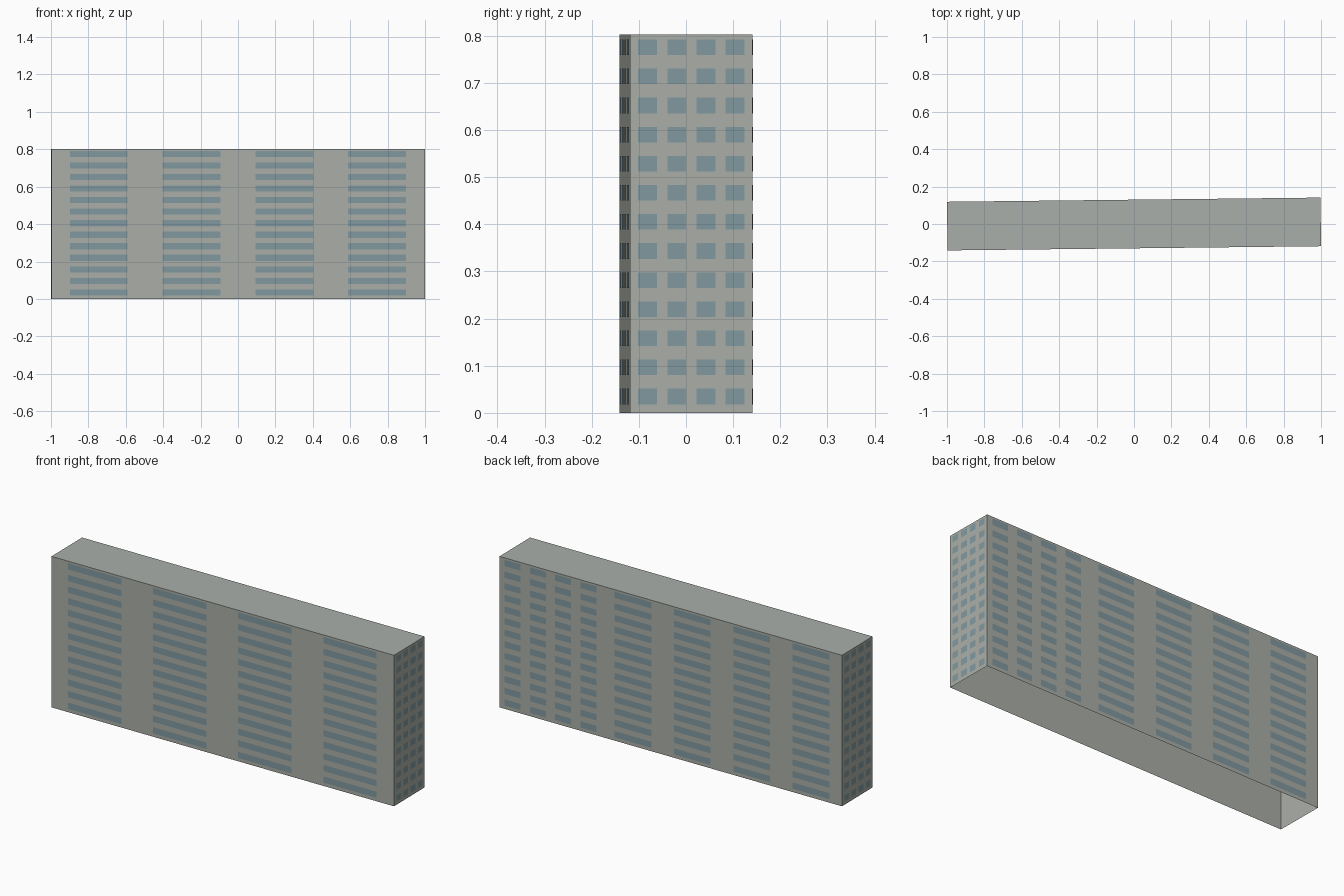
import bpy, bmesh, math
from mathutils import Matrix

if "Cube" in bpy.data.objects:
    bpy.data.objects.remove(bpy.data.objects["Cube"])

L, W, H = 1.997, 0.26, 0.802          # block length, depth, height
TURN = Matrix.Rotation(0.0112, 4, 'Z')  # slight turn of the whole block
ROWS, STEP, SILL, PANE = 13, 0.0617, 0.0182, 0.033
GAP = 0.0012                          # window plates sit just off the wall


def material(name, rgb):
    m = bpy.data.materials.new(name)
    m.diffuse_color = (*rgb, 1)
    m.use_nodes = True
    m.node_tree.nodes["Principled BSDF"].inputs["Base Color"].default_value = m.diffuse_color
    return m


wall_grey = material("wall_grey", (0.41, 0.43, 0.39))
roof_grey = material("roof_grey", (0.40, 0.43, 0.40))
glass_blue = material("window_blue", (0.22, 0.32, 0.35))


def finish(bm, name, mats):
    mesh = bpy.data.meshes.new(name)
    bm.transform(TURN)
    bm.to_mesh(mesh)
    bm.free()
    for m in mats:
        mesh.materials.append(m)
    obj = bpy.data.objects.new(name, mesh)
    bpy.context.collection.objects.link(obj)


# Block shell: walls and roof, open underneath
bm = bmesh.new()
bmesh.ops.create_cube(bm, size=1, matrix=Matrix.Translation((0, 0, H / 2)) @ Matrix.Diagonal((L, W, H, 1)))
bm.normal_update()
bmesh.ops.delete(bm, geom=[f for f in bm.faces if f.normal.z < -0.5], context='FACES_ONLY')
for f in bm.faces:
    f.material_index = 1 if f.normal.z > 0.5 else 0
finish(bm, "building_shell", [wall_grey, roof_grey])


def windows(name, angle, distance, columns):
    """Rows of panes on a wall; columns are (centre, width) as seen facing it."""
    bm = bmesh.new()
    place = Matrix.Rotation(angle, 4, 'Z') @ Matrix.Translation((0, -distance - GAP, 0))
    for centre, width in columns:
        for row in range(ROWS):
            z = SILL + row * STEP
            corners = [(-1, z), (1, z), (1, z + PANE), (-1, z + PANE)]
            bm.faces.new([bm.verts.new((centre + s * width / 2, 0, h)) for s, h in corners])
    bm.transform(place)
    finish(bm, name, [glass_blue])


# Front: four wide bays
windows("front_windows", 0, W / 2, [(-0.746 + 0.496 * i, 0.31) for i in range(4)])

# Back: four narrow bays, then four wider ones
back = [(-0.921 + 0.147 * i, 0.093) for i in range(4)]
back += [(-0.220 + 0.3465 * i, 0.215) for i in range(4)]
windows("back_windows", math.pi, W / 2, back)

# Ends: four small columns each
ends = [((i - 1.5) * 0.0617, 0.04) for i in range(4)]
windows("right_windows", math.pi / 2, L / 2, ends)
windows("left_windows", -math.pi / 2, L / 2, ends)
